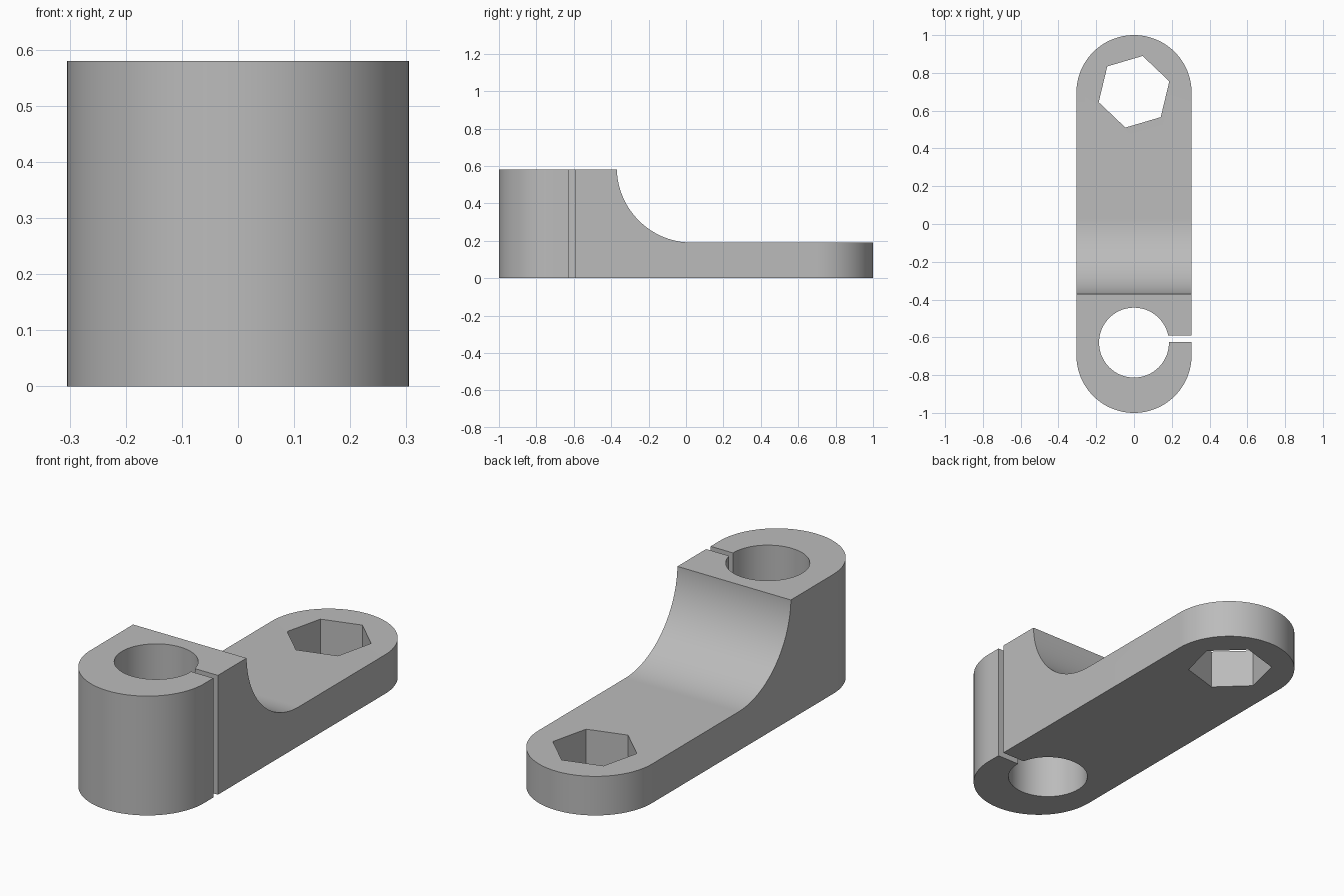
import bpy
import bmesh
from math import sin, cos, pi, radians
from mathutils import Vector

cube = bpy.data.objects.get("Cube")
if cube:
    bpy.data.objects.remove(cube, do_unlink=True)

HALF_W, END_Y = 0.305, 0.695      # rounded plan outline
TALL, THIN = 0.58, 0.19           # clamp block and arm heights
BORE_Y, BORE_R = -0.628, 0.185

grey = bpy.data.materials.new("satin grey")
grey.use_nodes = True
grey.diffuse_color = (0.5, 0.5, 0.5, 1)
grey.node_tree.nodes["Principled BSDF"].inputs["Base Color"].default_value = (0.5, 0.5, 0.5, 1)


def arc(cx, cy, r, start, end, steps):
    angles = [radians(start + (end - start) * i / steps) for i in range(steps + 1)]
    return [(cx + r * cos(a), cy + r * sin(a)) for a in angles]


def prism(name, points, place, depth):
    """Extrude a 2D outline; place maps its points into space."""
    bm = bmesh.new()
    face = bm.faces.new([bm.verts.new(place(u, v)) for u, v in points])
    new = bmesh.ops.extrude_face_region(bm, geom=[face])["geom"]
    moved = [g for g in new if isinstance(g, bmesh.types.BMVert)]
    bmesh.ops.translate(bm, verts=moved, vec=Vector(depth))
    bmesh.ops.recalc_face_normals(bm, faces=bm.faces)
    mesh = bpy.data.meshes.new(name)
    bm.to_mesh(mesh)
    bm.free()
    mesh.materials.append(grey)
    obj = bpy.data.objects.new(name, mesh)
    bpy.context.collection.objects.link(obj)
    return obj


def upright(name, points, low=-0.2, high=0.8):
    return prism(name, points, lambda x, y: (x, y, low), (0, 0, high - low))


# Clamp arm: rounded plan at full height
plan = arc(0, END_Y, HALF_W, 0, 180, 64) + arc(0, -END_Y, HALF_W, 180, 360, 64)
arm = upright("clamp_arm", plan, 0, TALL)

# Material removed above the thin arm, with a concave sweep up to the block
sweep_r = 0.402
sweep = arc(0.032, THIN + sweep_r, sweep_r, 182, 270, 40)
relief_points = sweep + [(1.2, THIN), (1.2, 0.8), (sweep[0][0], 0.8)]
relief = prism("sweep_cutter", relief_points, lambda y, z: (-0.5, y, z), (1, 0, 0))

# Round bore, clamping slit and hexagonal socket
bore = upright("bore_cutter", arc(0, BORE_Y, BORE_R, 0, 360, 96)[:-1])
slit = upright("slit_cutter", [(0.1, -0.625), (0.5, -0.625), (0.5, -0.59), (0.1, -0.59)])
socket = upright("socket_cutter", arc(0, 0.70, 0.195, 16.5, 376.5, 6)[:-1])

bpy.ops.object.select_all(action="DESELECT")
arm.select_set(True)
bpy.context.view_layer.objects.active = arm
for cutter in (relief, bore, slit, socket):
    cutter.hide_render = True
    mod = arm.modifiers.new(cutter.name, "BOOLEAN")
    mod.operation = "DIFFERENCE"
    mod.solver = "EXACT"
    mod.object = cutter
    bpy.ops.object.modifier_apply(modifier=mod.name)
    bpy.data.objects.remove(cutter, do_unlink=True)

bpy.ops.object.shade_smooth_by_angle(angle=radians(25))
